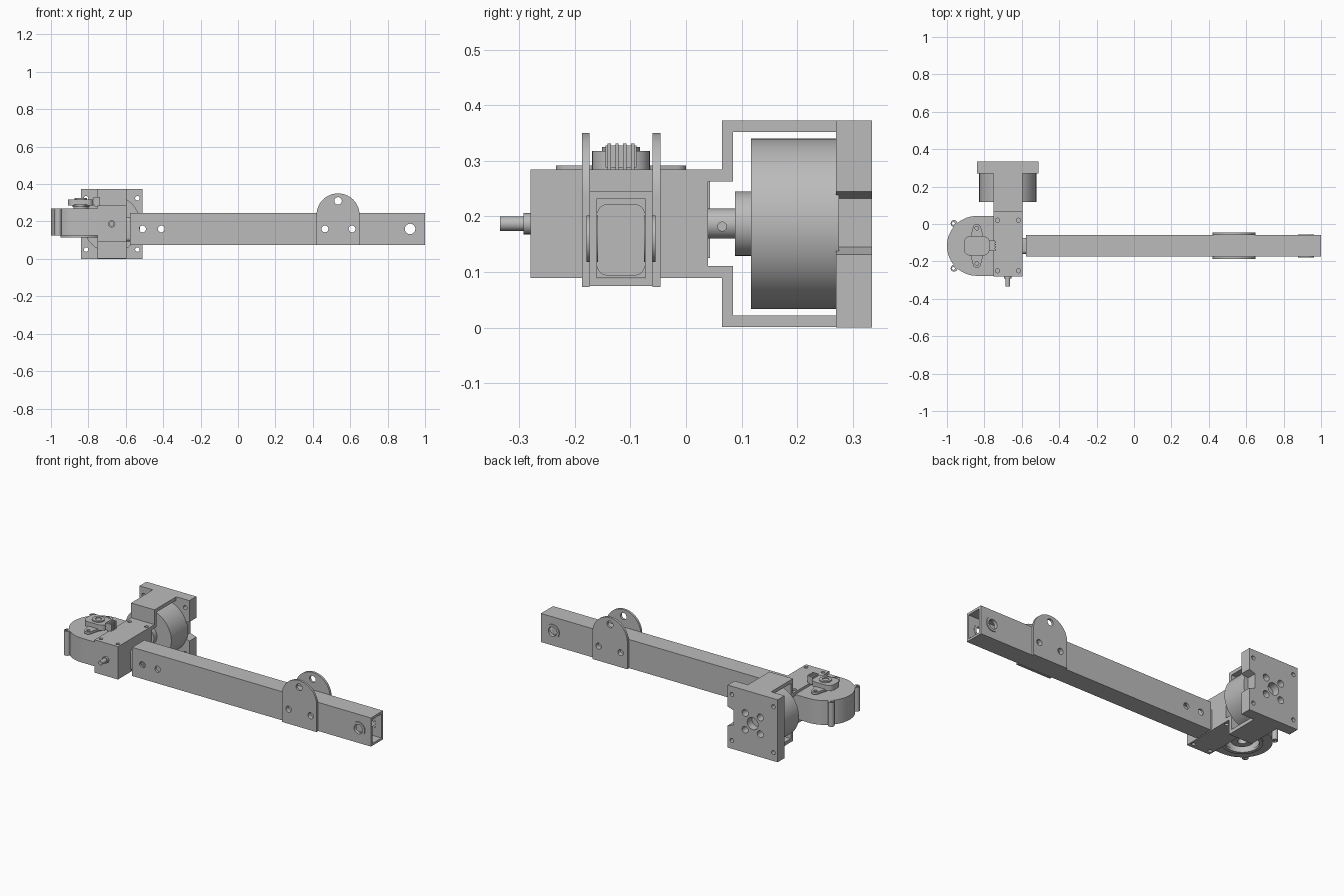
import bpy, bmesh, math

cube = bpy.data.objects.get("Cube")
if cube:
    bpy.data.objects.remove(cube, do_unlink=True)

grey = bpy.data.materials.new("machined_grey")
grey.use_nodes = True
grey.diffuse_color = (0.5, 0.5, 0.5, 1)
grey.node_tree.nodes["Principled BSDF"].inputs["Base Color"].default_value = (0.5, 0.5, 0.5, 1)
parts = []


def prism(name, outline, axis, start, end):
    """Extrude a 2D outline along x (y,z), y (x,z) or z (x,y)."""
    place = {"x": lambda u, v, w: (w, u, v),
             "y": lambda u, v, w: (u, w, v),
             "z": lambda u, v, w: (u, v, w)}[axis]
    bm = bmesh.new()
    low = [bm.verts.new(place(u, v, start)) for u, v in outline]
    high = [bm.verts.new(place(u, v, end)) for u, v in outline]
    bm.faces.new(low)
    bm.faces.new(high)
    n = len(outline)
    for i in range(n):
        j = (i + 1) % n
        bm.faces.new((low[i], low[j], high[j], high[i]))
    bmesh.ops.recalc_face_normals(bm, faces=bm.faces)
    mesh = bpy.data.meshes.new(name)
    bm.to_mesh(mesh)
    bm.free()
    mesh.materials.append(grey)
    obj = bpy.data.objects.new(name, mesh)
    bpy.context.scene.collection.objects.link(obj)
    parts.append(obj)
    return obj


def arc(cu, cv, r, a0=0, a1=360, n=40):
    last = n if a1 - a0 == 360 else n - 1
    angles = [math.radians(a0 + (a1 - a0) * i / last) for i in range(n)]
    return [(cu + r * math.cos(a), cv + r * math.sin(a)) for a in angles]


def rect(u0, u1, v0, v1, r=0):
    if not r:
        return [(u0, v0), (u1, v0), (u1, v1), (u0, v1)]
    return (arc(u1 - r, v1 - r, r, 0, 90, 8) + arc(u0 + r, v1 - r, r, 90, 180, 8)
            + arc(u0 + r, v0 + r, r, 180, 270, 8) + arc(u1 - r, v0 + r, r, 270, 359.9, 8))


def rod(name, u, v, r, axis, start, end):
    return prism(name, arc(u, v, r), axis, start, end)


def cut(obj, cutters):
    """Subtract each cutter, then delete it."""
    for cutter in cutters:
        mod = obj.modifiers.new("cut", "BOOLEAN")
        mod.operation = "DIFFERENCE"
        mod.solver = "EXACT"
        mod.object = cutter
    bpy.context.view_layer.update()
    graph = bpy.context.evaluated_depsgraph_get()
    mesh = bpy.data.meshes.new_from_object(obj.evaluated_get(graph))
    obj.modifiers.clear()
    obj.data = mesh
    for cutter in cutters:
        parts.remove(cutter)
        bpy.data.objects.remove(cutter, do_unlink=True)


def holes(spots, axis, start, end):
    return [rod("cutter", u, v, r, axis, start, end) for u, v, r in spots]


MID_Y = -0.117   # arm centre line
MOTOR_X, MOTOR_Z = -0.675, 0.187

# Hollow rectangular arm with cross holes
arm = prism("arm_tube", rect(-0.174, -0.06, 0.075, 0.246), "x", -0.577, 1.0)
cut(arm, [prism("cutter", rect(-0.16, -0.074, 0.088, 0.232), "x", -0.7, 1.1)]
    + holes([(-0.51, 0.16, 0.018), (-0.41, 0.16, 0.018), (0.465, 0.16, 0.018),
             (0.61, 0.16, 0.018), (0.92, 0.16, 0.03)], "y", -0.3, 0.1))

# Round-topped side plates and end bushings
for side, outer, inner in (("front", -0.187, -0.174), ("back", -0.046, -0.06)):
    plate = prism(side + "_pivot_plate",
                  [(0.42, 0.073), (0.65, 0.073)] + arc(0.535, 0.235, 0.115, 0, 180, 32),
                  "y", outer, inner)
    cut(plate, holes([(0.535, 0.31, 0.02), (0.465, 0.16, 0.018), (0.61, 0.16, 0.018)],
                     "y", -0.3, 0.1))
    rim = -0.179 if side == "front" else -0.055
    depth = -0.158 if side == "front" else -0.076
    bushing = rod(side + "_bushing", 0.92, 0.16, 0.042, "y", rim, depth)
    cut(bushing, holes([(0.92, 0.16, 0.028)], "y", -0.3, 0.1))

# Gearbox with C-shaped motor bracket
half = [(-0.28, 0.285), (0.065, 0.285), (0.065, 0.373), (0.27, 0.373),
        (0.27, 0.352), (0.085, 0.352), (0.085, 0.263), (0.04, 0.263)]
mirrored = [(y, 2 * MOTOR_Z - z) for y, z in reversed(half)]
gearbox = prism("gearbox_and_bracket", half + mirrored, "x", -0.752, -0.597)
corners = [(x, y, 0.011) for x in (-0.73, -0.618) for y in (-0.25, 0.02)]
cut(gearbox, holes(corners, "z", 0.265, 0.3) + holes(corners, "z", 0.08, 0.12))
prism("arm_plug", rect(-0.16, -0.074, 0.094, 0.222, 0.018), "x", -0.6, -0.555)

# Front shaft
rod("front_shaft_collar", MOTOR_X, MOTOR_Z, 0.019, "y", -0.292, -0.28)
rod("front_shaft", MOTOR_X, MOTOR_Z, 0.013, "y", -0.335, -0.27)

# Motor and its coupling
rod("motor_body", MOTOR_X, MOTOR_Z, 0.153, "y", 0.117, 0.275)
rod("motor_boss", MOTOR_X, MOTOR_Z, 0.058, "y", 0.088, 0.12)
coupling = rod("motor_coupling", MOTOR_X, MOTOR_Z, 0.027, "y", 0.038, 0.09)
cut(coupling, holes([(0.065, 0.182, 0.008)], "x", -0.66, -0.6))

# Square mounting plate with edge notch and bolt holes
mount = prism("motor_mount_plate", rect(-0.84, -0.51, 0, 0.373), "y", 0.27, 0.335)
bolts = [(MOTOR_X + sx * 0.137, MOTOR_Z + sz * 0.137, 0.012) for sx in (-1, 1) for sz in (-1, 1)]
screws = [(MOTOR_X + sx * 0.05, MOTOR_Z + sz * 0.05, 0.02) for sx in (-1, 1) for sz in (-1, 1)]
cut(mount, holes(bolts, "y", 0.2, 0.4)
    + holes(screws + [(MOTOR_X, MOTOR_Z, 0.036)], "y", 0.29, 0.4)
    + [prism("cutter", [(-0.49, 0.252), (-0.55, 0.232), (-0.55, 0.145), (-0.49, 0.125)],
             "y", 0.2, 0.4)])

# Rounded drive housing, open underneath
HUB_X = -0.84
housing = prism("drive_housing",
                arc(HUB_X, MID_Y, 0.16, 90, 270, 40)
                + [(-0.745, MID_Y - 0.16), (-0.745, MID_Y + 0.16)], "z", 0.125, 0.27)
cut(housing, holes([(HUB_X, MID_Y, 0.095)], "z", 0.1, 0.22))
lip = rod("housing_lip", HUB_X, MID_Y, 0.11, "z", 0.115, 0.13)
cut(lip, holes([(HUB_X, MID_Y, 0.09)], "z", 0.1, 0.2))
hub = rod("drive_hub", HUB_X, MID_Y, 0.06, "z", 0.13, 0.225)
cut(hub, holes([(HUB_X, MID_Y, 0.025)], "z", 0.1, 0.2))
for i, dy in enumerate((-0.12, 0.12)):
    ear = rod(f"housing_ear_{i}", -0.962, MID_Y + dy, 0.018, "z", 0.125, 0.27)
    cut(ear, holes([(-0.966, MID_Y + dy, 0.008)], "z", 0.1, 0.3))

# Sensor on top: lozenge flange, round body, collar and connector
flange = prism("sensor_flange",
               arc(HUB_X, MID_Y + 0.095, 0.022, 20, 160, 12)
               + arc(HUB_X, MID_Y, 0.045, 165, 195, 6)
               + arc(HUB_X, MID_Y - 0.095, 0.022, 200, 340, 12)
               + arc(HUB_X, MID_Y, 0.045, 345, 375, 6), "z", 0.278, 0.292)
cut(flange, holes([(HUB_X, MID_Y + d, 0.01) for d in (-0.095, 0.095)], "z", 0.2, 0.4))
rod("sensor_base", HUB_X, MID_Y, 0.04, "z", 0.265, 0.285)
prism("sensor_body", rect(-0.91, -0.772, MID_Y - 0.052, MID_Y + 0.052, 0.035), "z", 0.285, 0.318)
collar = rod("sensor_collar", HUB_X, MID_Y, 0.034, "z", 0.31, 0.325)
cut(collar, holes([(HUB_X, MID_Y, 0.018)], "z", 0.32, 0.4))
prism("sensor_connector", rect(-0.775, -0.742, MID_Y - 0.028, MID_Y + 0.028), "z", 0.288, 0.328)
for i in range(4):
    y = MID_Y - 0.021 + i * 0.014
    prism(f"connector_pin_{i}", rect(-0.768, -0.738, y - 0.003, y + 0.003), "z", 0.28, 0.331)

# Smooth the curved walls, keep the edges crisp
bpy.ops.object.select_all(action="DESELECT")
for obj in parts:
    obj.select_set(True)
bpy.context.view_layer.objects.active = arm
bpy.ops.object.shade_smooth_by_angle(angle=math.radians(30))
